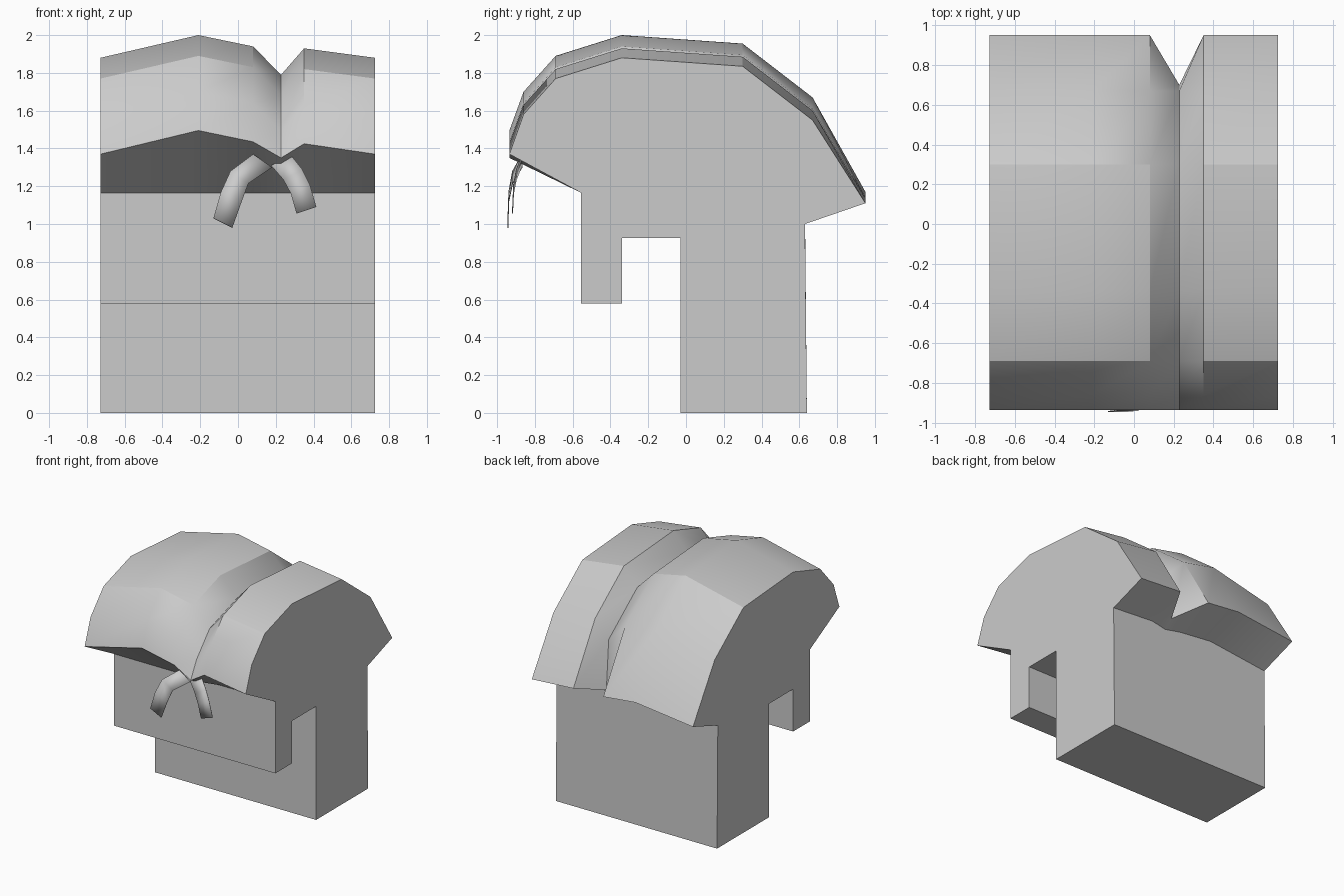
import bpy, bmesh, math
from mathutils import Vector

cube = bpy.data.objects.get("Cube")
if cube:
    bpy.data.objects.remove(cube, do_unlink=True)

grey = bpy.data.materials.new("plain grey")
grey.use_nodes = True
tone = (0.6, 0.6, 0.6, 1)
grey.diffuse_color = tone
grey.node_tree.nodes["Principled BSDF"].inputs["Base Color"].default_value = tone


def finish(name, bm):
    mesh = bpy.data.meshes.new(name)
    bm.to_mesh(mesh)
    bm.free()
    mesh.materials.append(grey)
    obj = bpy.data.objects.new(name, mesh)
    bpy.context.collection.objects.link(obj)
    bpy.ops.object.select_all(action='DESELECT')
    obj.select_set(True)
    bpy.context.view_layer.objects.active = obj
    bpy.ops.object.shade_smooth_by_angle(angle=math.radians(30))
    return obj


# Domed roof outline (y, z) at the side walls, front eave to back eave
ROOF = [(-0.935, 1.37), (-0.86, 1.58), (-0.69, 1.77), (-0.34, 1.88),
        (0.30, 1.835), (0.67, 1.55), (0.95, 1.11)]
# Body outline below the roof, back wall round to the front eave
BODY = [(0.63, 1.0), (0.64, 0), (-0.03, 0), (-0.03, 0.925),
        (-0.34, 0.925), (-0.34, 0.58), (-0.555, 0.58), (-0.555, 1.165)]
# Stations across the width: x, roof lift, front eave lift, back eave lift, back eave y
STATIONS = [(-0.728, 0, 0, 0, 0.95), (-0.21, 0.12, 0.125, 0.06, 0.95),
            (0.08, 0.06, 0.065, 0.03, 0.95), (0.228, -0.09, -0.02, -0.05, 0.70),
            (0.35, 0.05, 0.055, 0.025, 0.95), (0.725, 0, 0, 0, 0.95)]


def section(x, lift, front, back, back_y):
    last = len(ROOF) - 1
    points = []
    for i, (y, z) in enumerate(ROOF):
        rise = front if i == 0 else back if i == last else lift
        points.append((x, back_y if i == last else y, z + rise))
    # the back wall meets the underside of the eave a little higher mid-span
    for i, (y, z) in enumerate(BODY):
        points.append((x, y, z + (max(back, 0) if i == 0 else 0)))
    return points


# Body and creased roof, lofted from one wall to the other
bm = bmesh.new()
rings = [[bm.verts.new(p) for p in section(*s)] for s in STATIONS]
count = len(rings[0])
for a, b in zip(rings, rings[1:]):
    for i in range(count):
        j = (i + 1) % count
        bm.faces.new((a[i], a[j], b[j], b[i]))
bm.faces.new(rings[0])
bm.faces.new(rings[-1][::-1])
bmesh.ops.recalc_face_normals(bm, faces=bm.faces[:])
finish("creased_roof_body", bm)


# Ribbon ends hanging under the front eave: paired outer and inner edges
def ribbon(name, outer, inner, depths):
    bm = bmesh.new()
    rows = [(bm.verts.new((o[0], y, o[1])), bm.verts.new((n[0], y, n[1])))
            for o, n, y in zip(outer, inner, depths)]
    for (a, b), (c, d) in zip(rows, rows[1:]):
        face = bm.faces.new((a, b, d, c))
        face.normal_update()
        if face.normal.y > 0:
            face.normal_flip()
    obj = finish(name, bm)
    thick = obj.modifiers.new("thickness", 'SOLIDIFY')
    thick.thickness = 0.004


ribbon("right_ribbon",
       [(0.08, 1.37), (-0.04, 1.28), (-0.09, 1.17), (-0.13, 1.03)],
       [(0.18, 1.30), (0.055, 1.215), (0.02, 1.12), (-0.03, 0.98)],
       [-0.87, -0.92, -0.94, -0.945])
ribbon("left_ribbon",
       [(0.28, 1.365), (0.34, 1.29), (0.38, 1.21), (0.415, 1.09)],
       [(0.175, 1.31), (0.24, 1.235), (0.28, 1.16), (0.31, 1.055)],
       [-0.87, -0.90, -0.915, -0.92])
